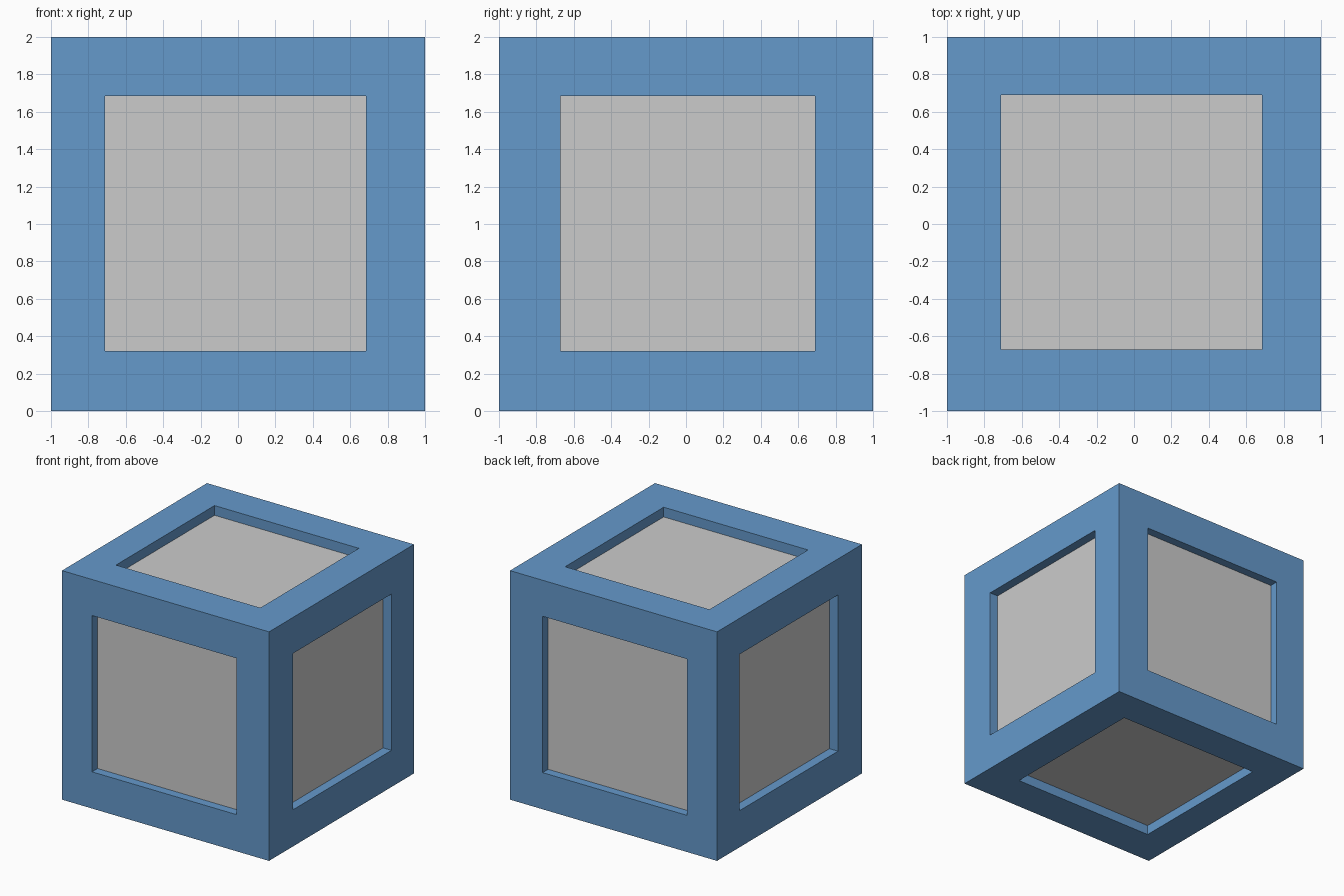
import bpy
from mathutils import Vector

if "Cube" in bpy.data.objects:
    bpy.data.objects.remove(bpy.data.objects["Cube"])


def box(name, lo, hi):
    lo, hi = Vector(lo), Vector(hi)
    bpy.ops.mesh.primitive_cube_add(size=1, location=(lo + hi) / 2)
    ob = bpy.context.object
    ob.name = name
    ob.scale = hi - lo
    bpy.ops.object.transform_apply(location=True, rotation=False, scale=True)
    return ob


# Outer frame: full cube with a window cut straight through along each axis
frame = box("frame", (-1, -1, 0), (1, 1, 2))
paint = bpy.data.materials.new("frame_blue")
paint.diffuse_color = (0.13, 0.32, 0.60, 1)
paint.use_nodes = True
paint.node_tree.nodes["Principled BSDF"].inputs["Base Color"].default_value = paint.diffuse_color
frame.data.materials.append(paint)

WINDOW_LO, WINDOW_HI = (-0.71, -0.67, 0.32), (0.685, 0.69, 1.685)
for axis in range(3):
    lo, hi = list(WINDOW_LO), list(WINDOW_HI)
    lo[axis], hi[axis] = -3, 3
    cutter = box("window_cutter", lo, hi)
    cutter.hide_render = True
    cut = frame.modifiers.new("window", 'BOOLEAN')
    cut.operation = 'DIFFERENCE'
    cut.solver = 'EXACT'
    cut.object = cutter
    bpy.context.view_layer.objects.active = frame
    bpy.ops.object.modifier_apply(modifier=cut.name)
    bpy.data.objects.remove(cutter)

# Grey inner block, its faces set back inside the windows
box("inner_block", (-0.917, -0.923, 0.085), (0.919, 0.924, 1.915))
